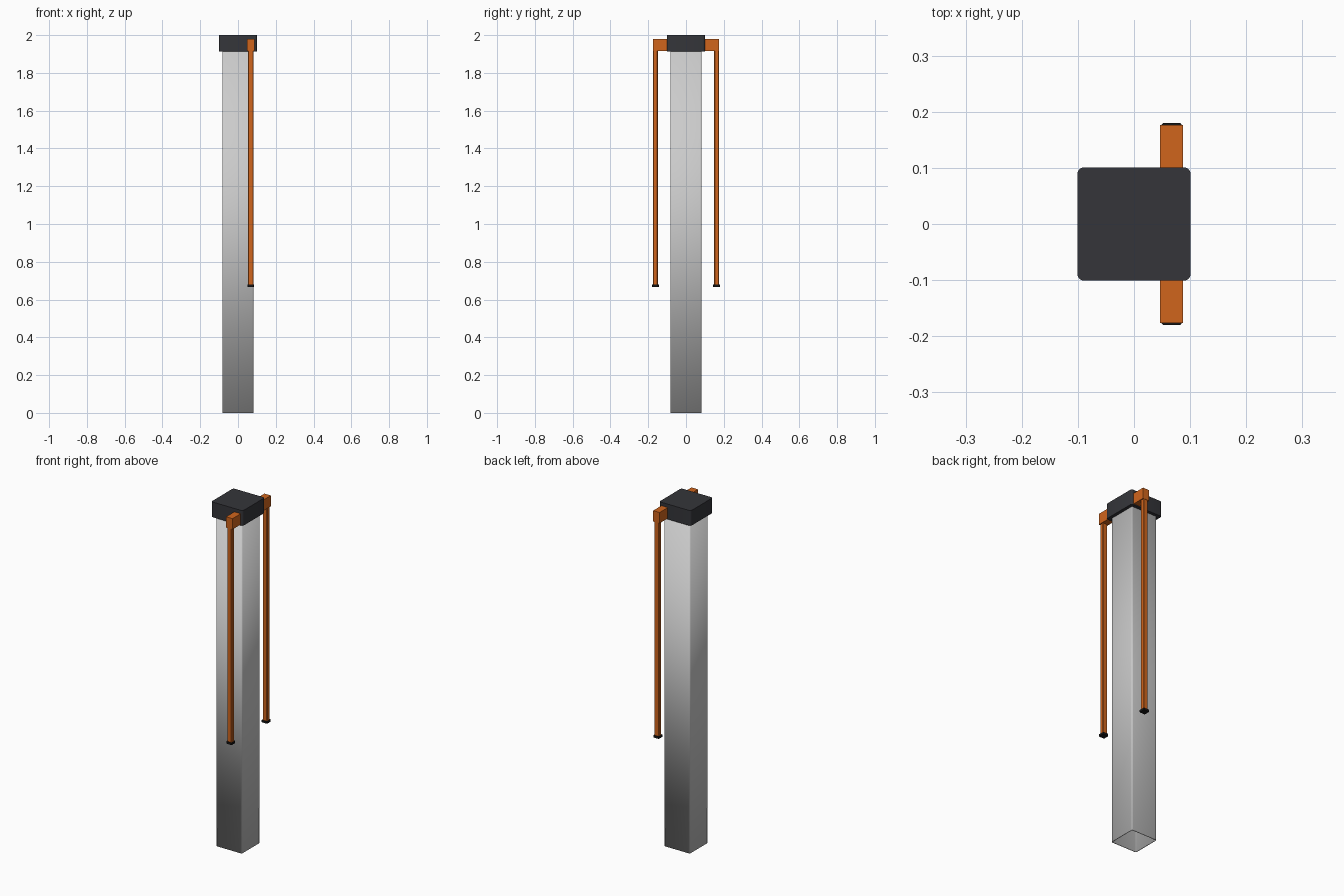
import bpy, bmesh
from mathutils import Vector

if "Cube" in bpy.data.objects:
    bpy.data.objects.remove(bpy.data.objects["Cube"])


def material(name, color):
    m = bpy.data.materials.new(name)
    m.diffuse_color = color
    m.use_nodes = True
    m.node_tree.nodes["Principled BSDF"].inputs["Base Color"].default_value = m.diffuse_color
    return m


orange = material("orange_paint", (0.63, 0.13, 0.012, 1))
dark = material("dark_plastic", (0.035, 0.036, 0.042, 1))
black = material("black_rubber", (0.008, 0.008, 0.008, 1))


def box(name, lo, hi, mat=None, round_z=0.0, segments=1, open_bottom=False):
    """Box between two corners with optionally rounded vertical edges."""
    lo, hi = Vector(lo), Vector(hi)
    bm = bmesh.new()
    bmesh.ops.create_cube(bm, size=1)
    for v in bm.verts:
        v.co = Vector([(lo[i] + hi[i]) / 2 + v.co[i] * (hi[i] - lo[i]) for i in range(3)])
    if round_z:
        edges = [e for e in bm.edges if abs(e.verts[0].co.z - e.verts[1].co.z) > 1e-5]
        bmesh.ops.bevel(bm, geom=edges, offset=round_z, segments=segments,
                        profile=0.5, affect='EDGES')
    bm.normal_update()
    if open_bottom:
        ends = [f for f in bm.faces if abs(f.normal.z) > 0.9]
        bmesh.ops.delete(bm, geom=ends, context='FACES_ONLY')
    mesh = bpy.data.meshes.new(name)
    bm.to_mesh(mesh)
    bm.free()
    obj = bpy.data.objects.new(name, mesh)
    bpy.context.collection.objects.link(obj)
    if mat:
        mesh.materials.append(mat)
    if segments > 1:
        bpy.ops.object.select_all(action='DESELECT')
        obj.select_set(True)
        bpy.context.view_layer.objects.active = obj
        bpy.ops.object.shade_smooth_by_angle()
    return obj


# Hollow square post, open at the bottom
post = box("post", (-0.083, -0.083, 0), (0.083, 0.083, 1.93),
           round_z=0.008, segments=4, open_bottom=True)
wall = post.modifiers.new("wall", 'SOLIDIFY')
wall.thickness = 0.004
wall.offset = -1

# Head cap on top of the post
box("post_cap", (-0.101, -0.101, 1.912), (0.101, 0.101, 2.0), dark, 0.012, 4)

# Arms hanging from brackets on both sides of the cap
CX, CY = 0.067, 0.162
for side, s in (("front", -1), ("back", 1)):
    def part(name, hx, y0, y1, z0, z1, mat, r=0.0):
        ya, yb = sorted((s * y0, s * y1))
        return box(f"{side}_{name}", (CX - hx, ya, z0), (CX + hx, yb, z1), mat, r)

    part("bracket", 0.0205, 0.095, 0.176, 1.917, 1.98, orange)
    part("arm", 0.0145, CY - 0.0125, CY + 0.0125, 0.675, 1.93, orange, 0.003)
    part("arm_end_cap", 0.018, CY - 0.018, CY + 0.018, 0.667, 0.679, black, 0.003)
